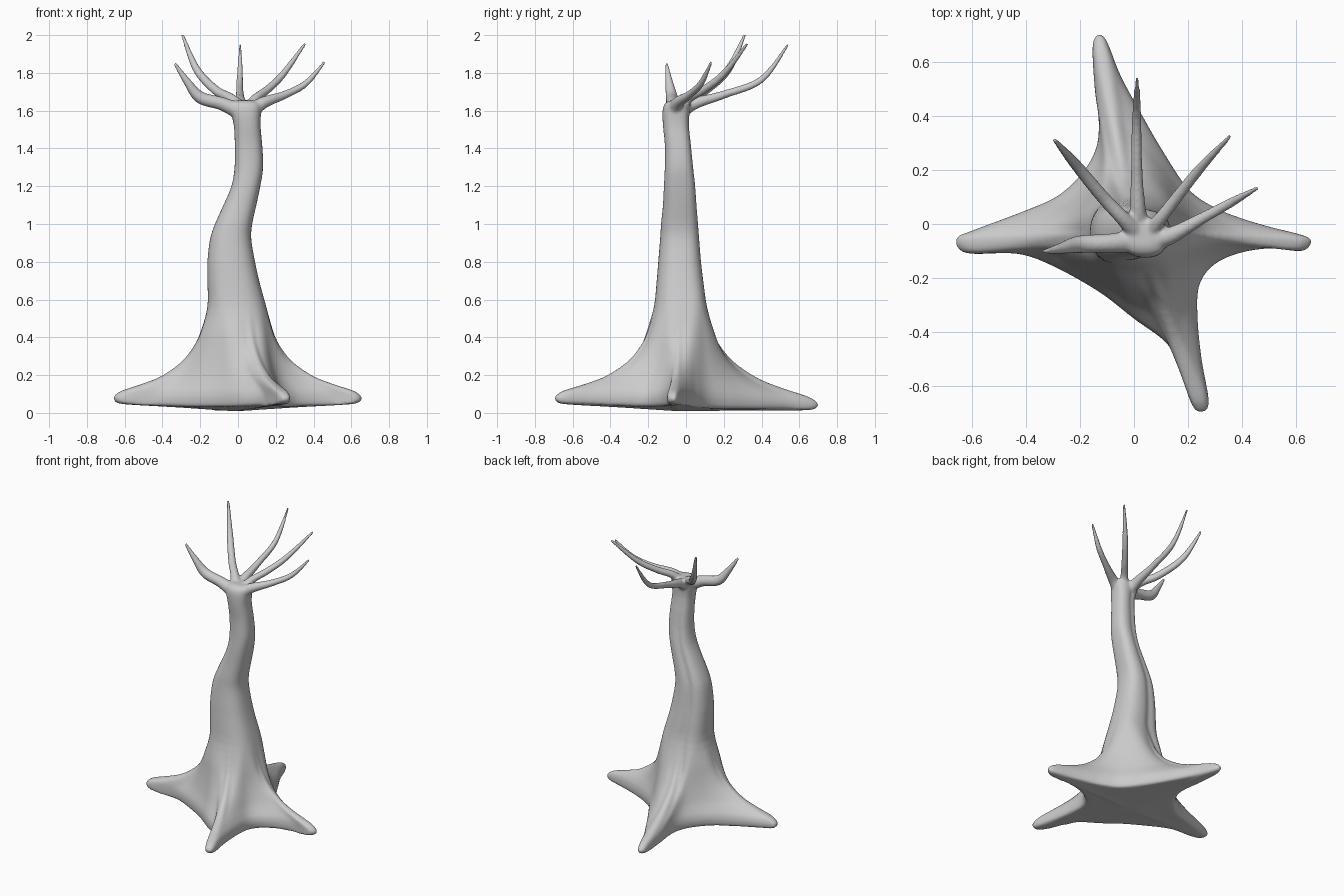
import bpy, bmesh, math
from mathutils import Vector


def smooth_path(pts, n, cyclic=False):
    """Catmull-Rom interpolation through points of any dimension."""
    pts = [Vector(p) for p in pts]
    m, out = len(pts), []
    get = (lambda i: pts[i % m]) if cyclic else (lambda i: pts[max(0, min(m - 1, i))])
    for i in range(m if cyclic else m - 1):
        a, b, c, d = (get(i + k) for k in (-1, 0, 1, 2))
        for k in range(n):
            t = k / n
            out.append(0.5 * (2 * b + (c - a) * t + (2 * a - 5 * b + 4 * c - d) * t * t
                              + (3 * b - a - 3 * c + d) * t ** 3))
    if not cyclic:
        out.append(pts[-1])
    return out


def loft(bm, rings):
    """Skin a list of equal-length rings and cap both ends."""
    rows = [[bm.verts.new(p) for p in r] for r in rings]
    n = len(rows[0])
    for a, b in zip(rows, rows[1:]):
        for i in range(n):
            j = (i + 1) % n
            bm.faces.new((a[i], a[j], b[j], b[i]))
    bm.faces.new(rows[0][::-1])
    bm.faces.new(rows[-1])


def branch(bm, pts, sides=14):
    """Tapering tube along (x, y, z, radius) points."""
    path = smooth_path(pts, 6)
    rings = []
    for i, p in enumerate(path):
        tan = (path[min(i + 1, len(path) - 1)].xyz - path[max(i - 1, 0)].xyz).normalized()
        u = tan.cross(Vector((0.31, -0.9, 0.3))).normalized()
        v = tan.cross(u)
        rings.append([p.xyz + p.w * (u * math.cos(a) + v * math.sin(a))
                      for a in (2 * math.pi * k / sides for k in range(sides))])
    loft(bm, rings)


bm = bmesh.new()

# star outline of the four roots, counter-clockwise from the right tip
outline = smooth_path([
    (0.655, -0.07), (0.635, -0.045), (0.5, -0.01), (0.4, 0.02), (0.3, 0.06), (0.2, 0.13),
    (0.1, 0.28), (0.02, 0.42), (-0.05, 0.55), (-0.10, 0.675), (-0.13, 0.70), (-0.153, 0.66),
    (-0.145, 0.5), (-0.13, 0.38), (-0.14, 0.28), (-0.19, 0.19), (-0.28, 0.105), (-0.4, 0.05),
    (-0.6, -0.025), (-0.655, -0.05), (-0.65, -0.09), (-0.6, -0.11), (-0.43, -0.11),
    (-0.3, -0.155), (-0.13, -0.25), (0.0, -0.35), (0.12, -0.44), (0.165, -0.53),
    (0.215, -0.67), (0.25, -0.695), (0.277, -0.66), (0.25, -0.5), (0.235, -0.35),
    (0.24, -0.23), (0.29, -0.155), (0.38, -0.11), (0.5, -0.09), (0.62, -0.1)], 5, True)
C = Vector((-0.01, -0.04))
N = len(outline)
# 1 in the webs between roots, 0 along the roots
web = [max(0.0, min(1.0, (0.62 - (p - C).length) / 0.34)) for p in outline]

# spread trunk angles by arc length between root tips, so roots widen into the trunk
tips = [0, 50, 97, 145, N]
angles = []
for i0, i1 in zip(tips, tips[1:]):
    a0, a1 = (math.atan2(*(outline[i % N] - C).yx) for i in (i0, i1))
    span = (a1 - a0) % (2 * math.pi)
    steps = [(outline[(i + 1) % N] - outline[i]).length for i in range(i0, i1)]
    angles += [a0 + span * sum(steps[:k]) / sum(steps) for k in range(len(steps))]


def trunk_ring(z, x0, x1, y0, y1):
    # squarish section, full at the back right, with a groove down the back
    ring = []
    for a in angles:
        c, s = math.cos(a), math.sin(a)
        k = 1 + (0.13 if c > 0 and s > 0 else 0.06) * math.sin(2 * a) ** 2
        d = (a % (2 * math.pi)) - math.radians(105)
        k -= 0.12 * math.exp(-(d / 0.25) ** 2)
        ring.append(Vector(((x0 + x1) / 2 + (x1 - x0) / 2 * c * k,
                            (y0 + y1) / 2 + (y1 - y0) / 2 * s * k, z)))
    return ring


# trunk sections: z, left, right, front, back
trunk = [(0.56, -0.162, 0.15, -0.17, 0.112), (0.7, -0.162, 0.112, -0.155, 0.092),
         (0.8, -0.162, 0.09, -0.147, 0.08), (0.92, -0.148, 0.07, -0.137, 0.07),
         (1.0, -0.122, 0.075, -0.132, 0.064), (1.1, -0.077, 0.097, -0.122, 0.056),
         (1.2, -0.035, 0.118, -0.117, 0.049), (1.3, -0.018, 0.133, -0.112, 0.038),
         (1.42, -0.017, 0.128, -0.112, 0.026), (1.52, -0.022, 0.119, -0.122, 0.016),
         (1.6, -0.04, 0.122, -0.124, 0.02), (1.64, -0.045, 0.12, -0.11, 0.022),
         (1.655, -0.01, 0.08, -0.08, 0.0)]


def sag(y):
    # the back root lies lower than the others
    return 0.05 * max(0, y)


# underside, root flare, trunk
rings = []
for s, z in ((0.1, 0.012), (0.5, 0.03), (0.85, 0.043), (0.97, 0.053)):
    rings.append([(C + (p - C) * s).to_3d() + Vector((0, 0, z - sag(p.y * s) - 0.015 * s * w))
                  for p, w in zip(outline, web)])
base = trunk_ring(*trunk[0])
for t, z in ((1, 0.078), (0.97, 0.1), (0.9, 0.12), (0.7, 0.153), (0.49, 0.195),
             (0.29, 0.265), (0.17, 0.335), (0.08, 0.42)):
    ring = []
    for b, p, w in zip(base, outline, web):
        q = t ** (1 - 0.45 * w)      # webs stay full higher up than the roots
        ring.append(Vector((b.x + (p.x - b.x) * q, b.y + (p.y - b.y) * q, z - sag(p.y * q))))
    rings.append(ring)
rings += [trunk_ring(*row) for row in trunk]
columns = [smooth_path(col, 3) for col in zip(*rings)]
loft(bm, list(zip(*columns)))

# five crown branches
for pts in (
    [(0.04, -0.06, 1.58, 0.05), (-0.08, -0.07, 1.635, 0.036), (-0.2, -0.075, 1.67, 0.033),
     (-0.27, -0.09, 1.755, 0.021), (-0.335, -0.103, 1.85, 0.009)],
    [(0.03, -0.05, 1.6, 0.04), (-0.04, 0.02, 1.665, 0.028), (-0.12, 0.105, 1.71, 0.025),
     (-0.22, 0.225, 1.82, 0.021), (-0.295, 0.312, 2.005, 0.009)],
    [(0.03, -0.06, 1.57, 0.045), (0.015, 0.04, 1.635, 0.032), (0.01, 0.2, 1.685, 0.022),
     (0.01, 0.4, 1.765, 0.018), (0.012, 0.54, 1.95, 0.008)],
    [(0.05, -0.05, 1.58, 0.045), (0.09, 0.01, 1.66, 0.026), (0.16, 0.1, 1.715, 0.022),
     (0.24, 0.2, 1.795, 0.019), (0.355, 0.325, 1.955, 0.009)],
    [(0.05, -0.06, 1.58, 0.05), (0.13, -0.045, 1.64, 0.033), (0.25, 0.02, 1.685, 0.022),
     (0.36, 0.08, 1.745, 0.018), (0.46, 0.135, 1.86, 0.008)],
):
    branch(bm, pts)

bmesh.ops.recalc_face_normals(bm, faces=bm.faces)
me = bpy.data.meshes.new("tree")
bm.to_mesh(me)
bm.free()
tree = bpy.data.objects.new("rooted_tree", me)
bpy.context.collection.objects.link(tree)

# fuse everything into one soft skin
rem = tree.modifiers.new("fuse", 'REMESH')
rem.mode = 'VOXEL'
rem.voxel_size = 0.0075
rem.use_smooth_shade = True
sm = tree.modifiers.new("soften", 'SMOOTH')
sm.factor = 0.5
sm.iterations = 8
